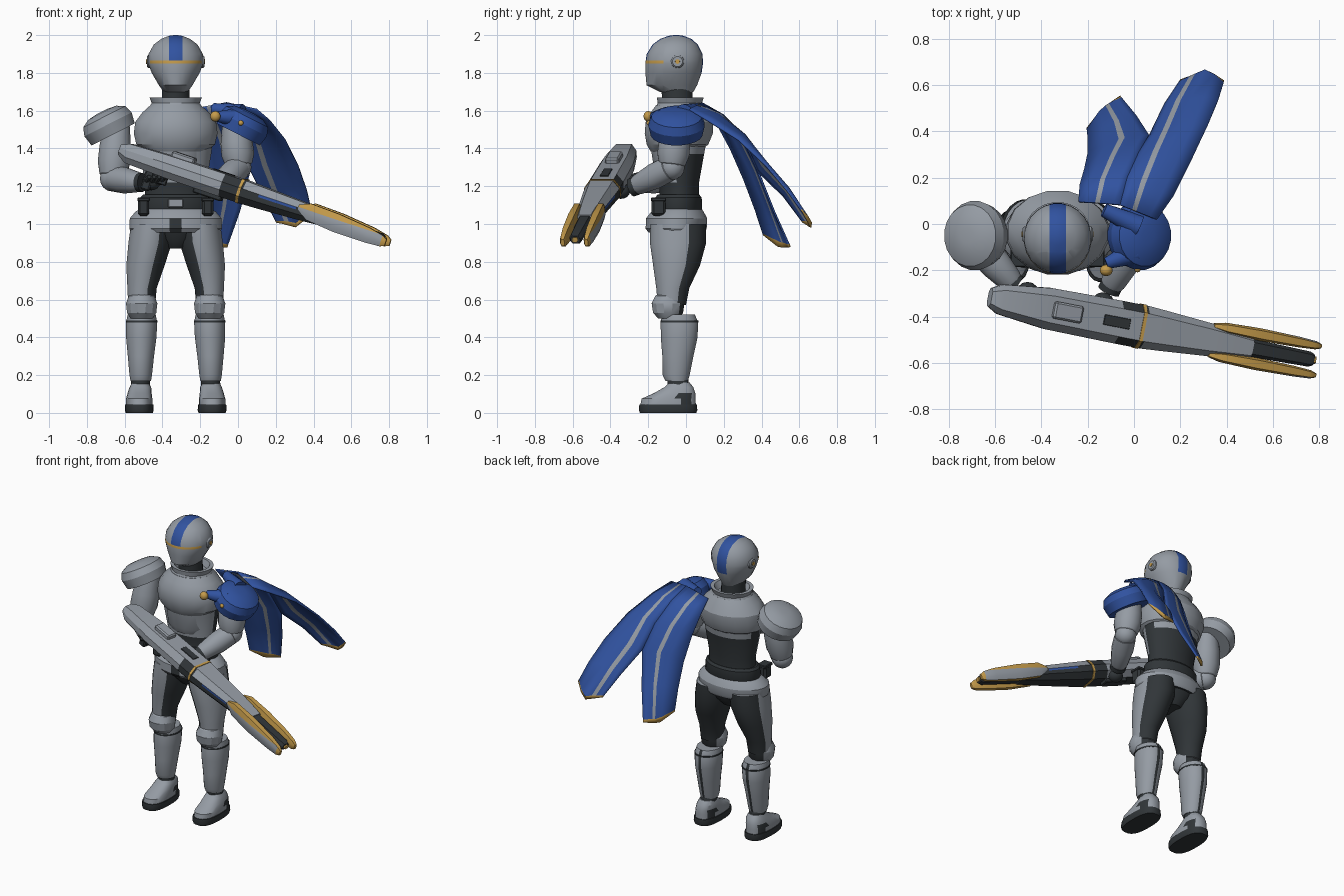
import bpy, bmesh, math
from mathutils import Vector, Matrix

if "Cube" in bpy.data.objects:
    bpy.data.objects.remove(bpy.data.objects["Cube"], do_unlink=True)


def material(name, rgb):
    m = bpy.data.materials.new(name)
    m.use_nodes = True
    m.diffuse_color = (*rgb, 1)
    m.node_tree.nodes["Principled BSDF"].inputs["Base Color"].default_value = (*rgb, 1)
    return m


PALETTE = [material("armour grey", (.3, .33, .37)), material("undersuit dark", (.03, .036, .04)),
           material("cloth blue", (.03, .085, .35)), material("trim gold", (.56, .33, .07))]
GREY, DARK, BLUE, GOLD = range(4)
MID = -.33  # centre line of the figure
UP = Vector((0, 0, 1))


def finish(name, bm, colour, frame=None, cuts=(), recalc=True):
    """Cut, colour by rule, place and shade a mesh."""
    for point, normal in cuts:
        bmesh.ops.bisect_plane(bm, geom=bm.verts[:] + bm.edges[:] + bm.faces[:],
                               plane_co=point, plane_no=normal)
    if recalc:
        bmesh.ops.recalc_face_normals(bm, faces=bm.faces[:])
    bm.normal_update()
    for f in bm.faces:
        f.material_index = colour(f.calc_center_median(), f.normal) if callable(colour) else colour
    if frame:
        bm.transform(frame)
    mesh = bpy.data.meshes.new(name)
    bm.to_mesh(mesh)
    bm.free()
    for m in PALETTE:
        mesh.materials.append(m)
    mesh.shade_smooth()
    mesh.set_sharp_from_angle(angle=.5)
    ob = bpy.data.objects.new(name, mesh)
    bpy.context.collection.objects.link(ob)
    return ob


def skin(name, rings, colour, frame=None, cuts=()):
    """Bridge closed rings of points and cap both ends."""
    bm = bmesh.new()
    loops = [[bm.verts.new(p) for p in ring] for ring in rings]
    for a, b in zip(loops, loops[1:]):
        for i in range(len(a)):
            j = (i + 1) % len(a)
            bm.faces.new((a[i], a[j], b[j], b[i]))
    bm.faces.new(loops[0])
    bm.faces.new(loops[-1])
    return finish(name, bm, colour, frame, cuts)


def oval(x, y, z, rx, ry, n=24, power=1):
    bend = lambda v: math.copysign(abs(v) ** power, v)
    angles = [(i + .5) * math.tau / n for i in range(n)]
    return [Vector((x + rx * bend(math.cos(a)), y + ry * bend(math.sin(a)), z)) for a in angles]


def body(name, sections, colour, n=24, power=1, cuts=()):
    """Stack of ovals on the centre line: height, y, half width, half depth."""
    return skin(name, [oval(MID, y, z, rx, ry, n, power) for z, y, rx, ry in sections], colour, None, cuts)


def limb(name, a, b, radii, colour, n=14):
    """Round part from a to b with radii at fractions of its length."""
    a, b = Vector(a), Vector(b)
    frame = Matrix.Translation(a) @ (b - a).to_track_quat('Z', 'Y').to_matrix().to_4x4()
    return skin(name, [oval(0, 0, t * (b - a).length, r, r, n) for t, r in radii], colour, frame)


def ball(name, centre, radius, colour):
    bm = bmesh.new()
    bmesh.ops.create_uvsphere(bm, u_segments=14, v_segments=8, radius=1)
    return finish(name, bm, colour, Matrix.LocRotScale(Vector(centre), None, Vector(radius)))


def box(name, centre, size, colour, frame=None):
    bm = bmesh.new()
    bmesh.ops.create_cube(bm, size=1)
    bm.transform(Matrix.LocRotScale(Vector(centre), None, Vector(size)))
    bmesh.ops.bevel(bm, geom=bm.edges[:], offset=min(size) * .2, segments=1, affect='EDGES')
    return finish(name, bm, colour, frame)


# Head: helmet with centre stripe and gold brow, neck and ear discs
def helmet_colour(c, n):
    if abs(c.x - MID) < .036 and c.z > (1.865 if c.y < 0 else 1.81):
        return BLUE
    return GOLD if 1.85 < c.z < 1.865 and c.y < -.12 else GREY


body("helmet", [(1.7, -.05, .065, .09), (1.735, -.075, .09, .135), (1.8, -.066, .128, .15),
                (1.85, -.063, .147, .154), (1.9, -.06, .145, .149), (1.95, -.057, .117, .121),
                (1.98, -.054, .077, .083), (1.996, -.052, .036, .04), (2, -.052, .01, .012)], helmet_colour,
     cuts=[((MID - .036, 0, 0), (1, 0, 0)), ((MID + .036, 0, 0), (1, 0, 0)),
           ((0, 0, 1.865), UP), ((0, -.12, 0), (0, 1, 0))])
body("neck", [(1.56, -.045, .085, .085), (1.64, -.045, .074, .08), (1.76, -.05, .074, .085)], DARK)
for s in (-1, 1):
    x = MID + s * .13
    limb("ear_disc", (x, -.045, 1.86), (x + s * .022, -.045, 1.86), [(0, .036), (.7, .034), (1, .027)], GREY)
    limb("ear_stud", (x, -.045, 1.86), (x + s * .026, -.045, 1.86), [(0, .015), (1, .012)], GOLD)


# Torso
def suit_colour(c, n):
    return GREY if n.y < -.3 and c.z > 1.22 or n.y > .5 and c.z > 1.37 else DARK


body("undersuit_torso", [(1.04, -.04, .17, .11), (1.15, -.035, .165, .105), (1.22, -.035, .165, .105),
                         (1.37, -.038, .19, .135), (1.45, -.038, .2, .15)], suit_colour)
body("chest_plate", [(1.385, -.06, .165, .13), (1.42, -.045, .212, .166), (1.48, -.038, .226, .184),
                     (1.54, -.035, .218, .182), (1.59, -.035, .18, .155), (1.63, -.035, .135, .125)], GREY, 16)
body("collar", [(1.59, -.035, .16, .14), (1.64, -.033, .128, .118), (1.67, -.03, .14, .125),
                (1.67, -.03, .115, .105), (1.63, -.03, .09, .09)], GREY)
body("abdomen_plate", [(1.24, -.075, .11, .078), (1.28, -.08, .14, .09), (1.4, -.08, .15, .11)], GREY, 12)
body("belt", [(1.065, -.04, .185, .12), (1.08, -.04, .192, .127), (1.14, -.04, .188, .124),
              (1.155, -.04, .175, .112)], DARK)
box("belt_buckle", (MID, -.168, 1.11), (.08, .02, .045), GREY)
for s in (-1, 1):
    box("belt_pouch", (MID + s * .17, -.145, 1.09), (.06, .075, .095), DARK)
    box("pouch_flap", (MID + s * .17, -.145, 1.13), (.066, .08, .02), DARK)


# Hips
def hip_colour(c, n):
    return DARK if c.y < 0 and abs(c.x - MID) < .06 and c.z < 1.03 else GREY


body("hip_guard", [(.955, -.05, .235, .15), (.975, -.052, .247, .163), (1.03, -.05, .245, .163),
                   (1.065, -.045, .215, .14), (1.085, -.04, .18, .12)], hip_colour)
body("pelvis", [(.87, -.04, .06, .07), (.92, -.04, .12, .115), (1, -.04, .21, .14)], DARK)

# Legs
for s in (-1, 1):
    def leg(name, sections, colour, n=24, power=1):
        rings = [oval(MID + s * x, y, z, rx, ry, n, power) for z, x, y, rx, ry in sections]
        return skin(name, rings, colour)

    leg("thigh", [(.57, .18, -.075, .072, .075), (.66, .178, -.07, .078, .088), (.78, .16, -.05, .102, .125),
                  (.9, .135, -.042, .116, .15), (1, .125, -.042, .112, .148)],
        lambda c, n: DARK if n.x * s < -.35 or n.y > .27 else GREY)
    leg("knee_guard", [(.5, .18, -.09, .06, .06), (.53, .18, -.095, .08, .082), (.58, .18, -.095, .086, .09),
                       (.62, .18, -.095, .07, .07), (.64, .18, -.09, .04, .04)],
        lambda c, n: DARK if n.y > .6 else GREY, 12)
    leg("shin_guard", [(.17, .185, -.05, .055, .06), (.2, .185, -.052, .06, .072), (.3, .184, -.043, .07, .083),
                       (.4, .182, -.036, .081, .098), (.48, .18, -.035, .083, .1), (.52, .18, -.04, .075, .088)],
        lambda c, n: DARK if abs(n.x) < .08 and n.y > .5 else GREY)
    leg("shin_band", [(.478, .18, -.035, .0845, .101), (.488, .18, -.035, .0845, .101)], DARK)
    leg("ankle", [(.1, .187, -.035, .052, .06), (.19, .185, -.045, .05, .055)], DARK)
    leg("boot_upper", [(.04, .193, -.095, .07, .148), (.075, .193, -.092, .07, .144),
                       (.105, .191, -.06, .064, .11), (.135, .187, -.038, .058, .078),
                       (.16, .187, -.035, .045, .055)],
        lambda c, n: DARK if -.035 < c.y < .02 and abs(n.x) > .5 and c.z < .11 else GREY, 24, .8)
    leg("boot_sole", [(0, .193, -.095, .072, .15), (.015, .193, -.095, .077, .156),
                      (.045, .193, -.095, .075, .153)], DARK, 24, .75)

# Shoulder guards: tilted shallow domes, the left one draped in cloth
for s, colour in ((-1, GREY), (1, BLUE)):
    frame = Matrix.Translation((MID + s * .34, -.05, 1.492)) @ Matrix.Rotation(s * math.radians(27), 4, 'Y')
    dome = [(-.02, .11), (-.02, .13), (.04, .142), (.085, .126), (.108, .085), (.115, .03)]
    skin("shoulder_guard", [oval(0, 0, z, r, r * 1.06, 20) for z, r in dome], colour, frame)

# Arms: shoulder, elbow, wrist and hand points
ARMS = [((-.64, -.05, 1.52), (-.665, -.1, 1.24), (-.52, -.26, 1.22), (-.46, -.3, 1.22)),
        ((-.015, -.05, 1.52), (.005, -.075, 1.3), (-.1, -.27, 1.2), (-.135, -.345, 1.175))]
for shoulder, elbow, wrist, hand in ARMS:
    limb("upper_arm", shoulder, elbow, [(0, .07), (.4, .085), (.7, .087), (.92, .072), (1, .05)], GREY)
    ball("elbow_guard", elbow, (.068, .068, .068), GREY)
    limb("forearm", elbow, wrist, [(0, .05), (.08, .068), (.45, .07), (.9, .055), (1, .045)], GREY)
    limb("wrist_cuff", wrist, hand, [(-.1, .05), (.25, .05)], DARK)
    ball("hand", hand, (.05, .05, .042), DARK)
    for i in range(4):
        knuckle = Vector(hand) + Vector((.026 * i - .03, -.02, .0))
        limb("finger", knuckle, knuckle + Vector((.02, -.06, .03)), [(0, .016), (.7, .016), (1, .01)], DARK, 8)

# Long gun, built along its own axis
START, END = Vector((-.605, -.32, 1.385)), Vector((.79, -.59, .92))
ax = (END - START).normalized()
side = UP.cross(ax).normalized()
GUN = Matrix((ax, side, ax.cross(side))).transposed().to_4x4()
GUN.translation = START
OCTAGON = [(1, .3), (.65, 1), (-.65, 1), (-1, .3), (-1, -.4), (-.6, -1), (.6, -1), (1, -.4)]


def gun_part(name, sections, colour, y=0, cuts=()):
    """Chamfered hull: distance, half width, top, bottom."""
    rings = [[Vector((u, y + a * w, (top + low) / 2 + b * (top - low) / 2)) for a, b in OCTAGON]
             for u, w, top, low in sections]
    return skin(name, rings, colour, GUN, cuts)


def gun_colour(c, n):
    if abs(n.y) > .7 and .57 < c.x < .69:
        return DARK
    if abs(n.y) > .92 and .69 < c.x < 1.1:
        return BLUE if c.z > 0 and .78 < c.x < .99 else DARK
    return DARK if n.z < -.25 and c.x > .55 or n.z < -.9 else GREY


gun_part("gun_body", [(-.02, .04, .03, -.025), (.03, .065, .05, -.055), (.25, .09, .058, -.062),
                      (.57, .094, .06, -.065), (.69, .094, .06, -.065), (.78, .088, .056, -.062),
                      (.99, .072, .048, -.052), (1.1, .06, .042, -.045), (1.19, .05, .034, -.038)],
         gun_colour, cuts=[((0, 0, 0), UP)])
gun_part("gun_barrel", [(1.15, .04, .03, -.036), (1.46, .033, .02, -.035), (1.48, .025, .012, -.028)], DARK)
gun_part("gold_band", [(.665, .097, .064, -.068), (.68, .097, .064, -.068)], GOLD)
gun_part("gun_muzzle", [(1.46, .016, .006, -.02), (1.49, .016, .006, -.02)], GOLD)
for s in (-1, 1):
    gun_part("muzzle_prong", [(1, .01, .03, .005), (1.06, .022, .055, -.035), (1.22, .027, .05, -.05),
                              (1.4, .023, .032, -.05), (1.48, .018, .015, -.045), (1.505, .01, 0, -.035)],
             lambda c, n: GREY if n.y * s > .5 and n.z < .5 and c.z < .018 and c.x < 1.48 else GOLD,
             s * .064, [((0, 0, .018), UP)])
box("gun_sight", (.32, 0, .066), (.13, .075, .04), GREY, GUN)
box("top_inset", (.55, 0, .061), (.12, .045, .008), DARK, GUN)
box("gun_grip", (.17, .01, -.1), (.05, .04, .12), DARK, GUN)
box("trigger_guard", (.23, .01, -.08), (.08, .02, .05), DARK, GUN)
box("fore_grip", (.5, .02, -.075), (.16, .07, .03), DARK, GUN)


# Cape: two tails joined along a seam, each a strip between a left and a right edge
def tail(name, edges, columns, peak, drift):
    rows = [(Vector(l), Vector(r)) for l, r in edges]
    (l0, r0), (l1, r1) = rows[-2:]
    rows.insert(-1, (l0.lerp(l1, .92), r0.lerp(r1, .92)))
    fall = (l1 + r1 - l0 - r0).normalized()
    bm = bmesh.new()
    grid = []
    for i, (l, r) in enumerate(rows):
        t = i / (len(rows) - 1)
        swell = Vector((0, .5, .8)) * .04 * math.sin(math.pi * t)
        point = fall * peak if i >= len(rows) - 2 else Vector()
        shares = [f ** (1 + drift * t) for f in columns]  # the stripe wanders sideways
        grid.append([bm.verts.new(l.lerp(r, f) + swell * math.sin(math.pi * f) + point * (1 - abs(2 * f - 1)))
                     for f in shares])
    for a, b in zip(grid, grid[1:]):
        for j in range(len(columns) - 1):
            bm.faces.new((a[j], a[j + 1], b[j + 1], b[j]))
    ob = finish(name, bm, BLUE, recalc=False)
    width = len(columns) - 1
    for p in ob.data.polygons:
        row, col = divmod(p.index, width)
        p.material_index = GOLD if row == len(rows) - 2 else GREY if col == 2 else BLUE
    thick = ob.modifiers.new("cloth_thickness", 'SOLIDIFY')
    thick.thickness = .01


SEAM = [(-.06, .085, 1.645), (-.03, .2, 1.58), (.02, .31, 1.45), (.065, .385, 1.28)]
outer_edge = [(.1, .02, 1.61), (.17, .12, 1.55), (.25, .28, 1.45), (.32, .43, 1.31), (.365, .54, 1.18),
              (.39, .62, 1.07)]
inner_edge = [(-.24, .1, 1.61), (-.235, .17, 1.53), (-.215, .24, 1.4), (-.2, .31, 1.24), (-.2, .37, 1.08),
              (-.205, .415, .94)]
tail("cape_outer_tail", list(zip(SEAM + [(.13, .52, 1.15), (.2, .625, 1.01)], outer_edge)),
     (0, .18, .33, .44, .6, .8, 1), .08, .6)
tail("cape_inner_tail", list(zip(inner_edge, SEAM + [(.01, .47, 1.07), (-.06, .555, .88)])),
     (0, .2, .4, .51, .66, .84, 1), .04, -.5)

# Shoulder drape and gold clasps
limb("shoulder_drape", (-.12, -.17, 1.57), (.01, -.12, 1.56), [(0, .025), (.5, .04), (1, .05)], BLUE)
limb("back_drape", (-.13, .06, 1.61), (.02, -.01, 1.585), [(0, .03), (.5, .04), (1, .05)], BLUE)
ball("cape_clasp", (-.12, -.2, 1.57), (.028, .025, .028), GOLD)
ball("cape_stud", (.015, -.195, 1.535), (.014, .014, .014), GOLD)
